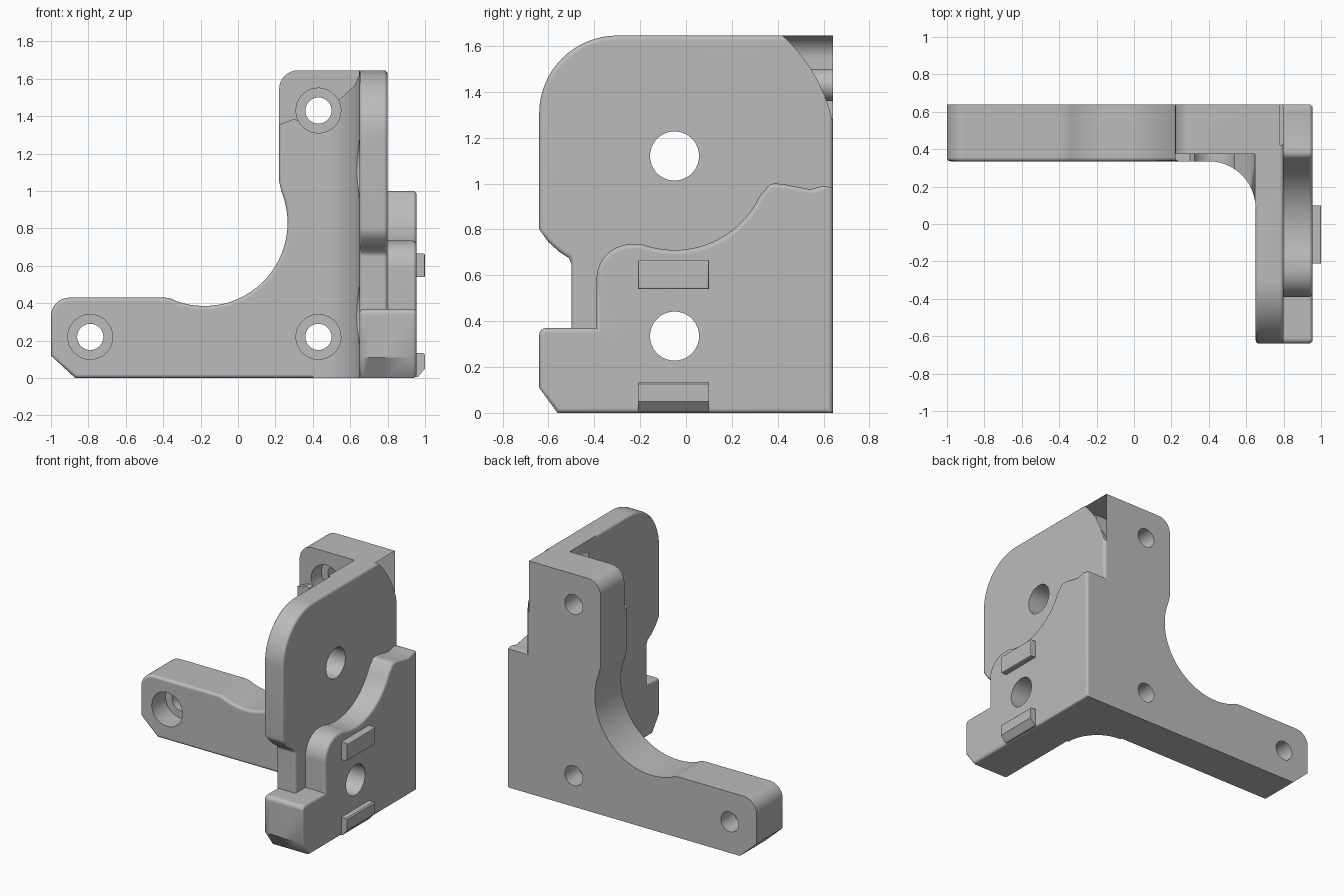
import bpy, bmesh
from math import cos, sin, radians

cube = bpy.data.objects.get("Cube")
if cube:
    bpy.data.objects.remove(cube)

grey = bpy.data.materials.new("plain grey")
grey.use_nodes = True
grey.diffuse_color = (0.5, 0.5, 0.5, 1)
grey.node_tree.nodes["Principled BSDF"].inputs["Base Color"].default_value = (0.5, 0.5, 0.5, 1)

BACK, TOP, OUTER = 0.64, 1.645, 0.955
ROUND = 0.02


def arc(cu, cv, r, start, end, n=10):
    """Points on a circular arc, angles in degrees."""
    angles = [radians(start + (end - start) * i / n) for i in range(n + 1)]
    return [(cu + r * cos(a), cv + r * sin(a)) for a in angles]


def prism(name, pts, axis, a, b, bevel_a=0, bevel_b=0):
    """Extrude a closed outline along an axis, optionally rounding each cap rim."""
    place = {"x": lambda u, v, d: (d, u, v),
             "y": lambda u, v, d: (u, d, v),
             "z": lambda u, v, d: (u, v, d)}[axis]
    bm = bmesh.new()
    rings = [[bm.verts.new(place(u, v, d)) for u, v in pts] for d in (a, b)]
    caps = [bm.faces.new(ring) for ring in rings]
    n = len(pts)
    for i in range(n):
        j = (i + 1) % n
        bm.faces.new((rings[0][i], rings[0][j], rings[1][j], rings[1][i]))
    bmesh.ops.recalc_face_normals(bm, faces=bm.faces)
    for cap, size in zip(caps, (bevel_a, bevel_b)):
        if size:
            bmesh.ops.bevel(bm, geom=list(cap.edges), offset=size, segments=3,
                            profile=0.5, affect="EDGES", clamp_overlap=False)
    bmesh.ops.recalc_face_normals(bm, faces=bm.faces)
    mesh = bpy.data.meshes.new(name)
    bm.to_mesh(mesh)
    bm.free()
    mesh.materials.append(grey)
    obj = bpy.data.objects.new(name, mesh)
    bpy.context.collection.objects.link(obj)
    return obj


def cylinder(name, u, v, r, axis, a, b):
    return prism(name, arc(u, v, r, 0, 350, 35), axis, a, b)


def combine(target, other, operation):
    """Apply a boolean and discard the helper."""
    mod = target.modifiers.new(operation, "BOOLEAN")
    mod.operation, mod.object, mod.solver = operation, other, "EXACT"
    bpy.context.view_layer.objects.active = target
    bpy.ops.object.modifier_apply(modifier=mod.name)
    bpy.data.objects.remove(other)


# Back plate: L-shaped with a scooped inner corner
back_outline = ([(-0.87, 0), (0.78, 0), (0.78, TOP)]
                + arc(0.32, 1.545, 0.1, 90, 180, 8)
                + [(0.22, 1.05)]
                + arc(-0.18, 0.83, 0.445, 22, -110, 30)
                + [(-0.355, 0.424), (-0.39, 0.43)]
                + arc(-0.9, 0.33, 0.1, 90, 180, 8)
                + [(-1, 0.12)])
bracket = prism("bracket", back_outline, "y", BACK, 0.335, bevel_b=ROUND)

# Side plate: tall rounded panel with a notch at the front
side_outline = ([(-0.56, 0), (BACK, 0), (BACK, TOP)]
                + arc(-0.3, 1.305, 0.34, 90, 180, 16)
                + [(-0.64, 0.8), (-0.6, 0.745), (-0.55, 0.7), (-0.51, 0.675),
                   (-0.5, 0.65), (-0.5, 0.37)]
                + arc(-0.61, 0.34, 0.03, 90, 180, 4) + [(-0.64, 0.11)])
side_plate = prism("side_plate", side_outline, "x", 0.65, 0.8, ROUND, ROUND)

# Thick lower layer: its upper edge swoops around the upper bore
layer_outline = ([(-0.56, 0), (BACK, 0), (BACK, 0.98), (0.6, 0.99), (0.54, 0.975),
                  (0.42, 0.998)]
                 + arc(0.385, 0.96, 0.04, 90, 160, 4)
                 + arc(-0.05, 1.12, 0.41, -25, -110, 18)
                 + arc(-0.24, 0.585, 0.15, 90, 180, 10)
                 + [(-0.39, 0.37)]
                 + arc(-0.61, 0.34, 0.03, 90, 180, 4) + [(-0.64, 0.11)])
lower_layer = prism("lower_layer", layer_outline, "x", 0.7, OUTER, bevel_b=ROUND)

# Upper corner block: concave inner face and sloped underside
corner = prism("corner_block", arc(-0.05, 1.12, 0.705, 48.1, 13.3, 12)
               + [(BACK, 1.282), (BACK, TOP)], "x", 0.72, OUTER)
combine(corner, prism("slope_cutter", [(0.8, 1.28), (1.0, 1.48), (1.0, 1.1), (0.8, 1.1)],
                      "y", 0.3, 0.8), "DIFFERENCE")

# Inside fillet between the two plates
fillet = prism("inner_fillet", [(0.7, 0.4), (0.4, 0.4)]
               + arc(0.4, 0.085, 0.25, 90, 0, 12) + [(0.7, 0.085)], "z", 0, TOP)

for part in (side_plate, lower_layer, corner, fillet):
    combine(bracket, part, "UNION")

# Shallow recess at the top of the upright arm
recess = [(0.1, 1.33), (0.22, 1.355), (0.3, 1.385), (0.36, 1.36), (0.48, 1.42),
          (0.53, 1.48), (0.62, 1.56), (0.648, 1.62), (0.648, 1.8), (0.1, 1.8)]
combine(bracket, prism("recess_cutter", recess, "y", -0.2, 0.375), "DIFFERENCE")

# Counterbored screw holes through the back plate
for x, z in ((-0.79, 0.22), (0.43, 0.22), (0.43, 1.43)):
    combine(bracket, cylinder("screw_hole", x, z, 0.07, "y", 0.2, 0.8), "DIFFERENCE")
    combine(bracket, cylinder("screw_head", x, z, 0.12, "y", 0.0, 0.49), "DIFFERENCE")

# Bores through the side plate, with relief cuts into the fillet
for z in (0.335, 1.12):
    combine(bracket, cylinder("bore", -0.05, z, 0.107, "x", 0.5, 1.1), "DIFFERENCE")
    combine(bracket, cylinder("relief", -0.05, z, 0.22, "x", 0.35, 0.65), "DIFFERENCE")

# Locating pads on the outer face
upper_pad = prism("upper_pad", [(-0.21, 0.54), (0.1, 0.54), (0.1, 0.665), (-0.21, 0.665)],
                  "x", 0.94, 1.0, bevel_b=0.008)
lower_pad = prism("lower_pad", [(0.94, 0.005), (0.96, 0.005), (1.0, 0.05), (1.0, 0.125),
                                (0.992, 0.133), (0.94, 0.133)], "y", -0.21, 0.1)

# Smooth the rounded surfaces and keep flats clean
for obj in (bracket, upper_pad, lower_pad):
    bpy.ops.object.select_all(action="DESELECT")
    obj.select_set(True)
    bpy.context.view_layer.objects.active = obj
    bpy.ops.object.shade_smooth_by_angle(angle=radians(35))
    obj.modifiers.new("clean_normals", "WEIGHTED_NORMAL").keep_sharp = True
